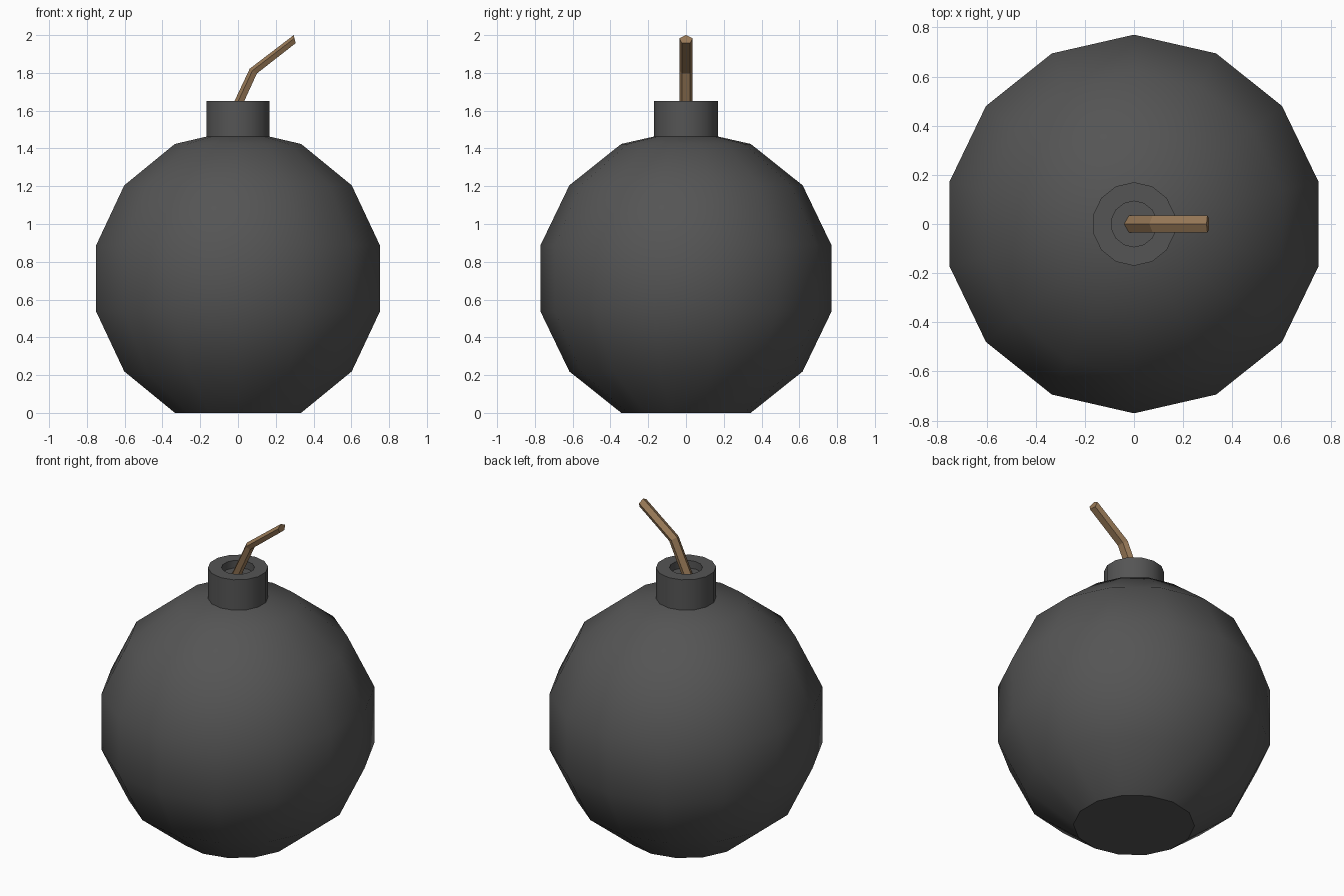
import bpy, bmesh, math
from mathutils import Vector

if "Cube" in bpy.data.objects:
    bpy.data.objects.remove(bpy.data.objects["Cube"])

SIDES = 14


def material(name, rgb):
    m = bpy.data.materials.new(name)
    m.diffuse_color = (*rgb, 1)
    m.use_nodes = True
    m.node_tree.nodes["Principled BSDF"].inputs["Base Color"].default_value = m.diffuse_color
    return m


def skin(name, rings, mat, cap_first, cap_last, smooth):
    """Bridge successive rings of points into one surface."""
    bm = bmesh.new()
    loops = [[bm.verts.new(p) for p in ring] for ring in rings]
    n = len(loops[0])
    for a, b in zip(loops, loops[1:]):
        for i in range(n):
            j = (i + 1) % n
            bm.faces.new((a[i], a[j], b[j], b[i]))
    if cap_first:
        bm.faces.new(loops[0][::-1])
    if cap_last:
        bm.faces.new(loops[-1])
    if cap_first and cap_last:
        bmesh.ops.recalc_face_normals(bm, faces=bm.faces)
    me = bpy.data.meshes.new(name)
    bm.to_mesh(me)
    bm.free()
    ob = bpy.data.objects.new(name, me)
    bpy.context.collection.objects.link(ob)
    me.materials.append(mat)
    if smooth:
        bpy.ops.object.select_all(action='DESELECT')
        ob.select_set(True)
        bpy.context.view_layer.objects.active = ob
        bpy.ops.object.shade_smooth_by_angle(angle=math.radians(35))
    return ob


def circle(r, z):
    steps = [math.pi / 2 + 2 * math.pi * k / SIDES for k in range(SIDES)]
    return [(r * math.cos(a), r * math.sin(a), z) for a in steps]


iron = material("dark_iron", (0.09, 0.09, 0.09))
cord = material("brown_cord", (0.33, 0.2, 0.1))

# Round casing: sphere rings with a flat base, open under the neck
R, CZ = 0.79, 0.712
angles = [math.pi / SIDES * k for k in (-5, -3, -1, 1, 3, 5)]
profile = [(R * math.cos(a), CZ + R * math.sin(a)) for a in angles]
profile.append((0.17, 1.463))
skin("casing", [circle(r, z) for r, z in profile], iron, True, False, True)

# Neck with a shallow socket for the fuse
neck = [(0.17, 1.46), (0.17, 1.652), (0.093, 1.652), (0.093, 1.605)]
skin("neck", [circle(r, z) for r, z in neck], iron, False, True, True)

# Five-sided bent fuse: each ring spans from a ridge point to an underside point
def fuse_ring(ridge, under):
    a, b = Vector((ridge[0], 0, ridge[1])), Vector((under[0], 0, under[1]))
    section = [(0, 0), (0.035, 0.382), (0.022, 1), (-0.022, 1), (-0.035, 0.382)]
    return [a.lerp(b, t) + Vector((0, y, 0)) for y, t in section]


fuse = [fuse_ring((-0.04, 1.605), (0.012, 1.605)),
        fuse_ring((0.062, 1.822), (0.1, 1.797)),
        fuse_ring((0.295, 2.0), (0.305, 1.957))]
skin("fuse", fuse, cord, True, True, False)
